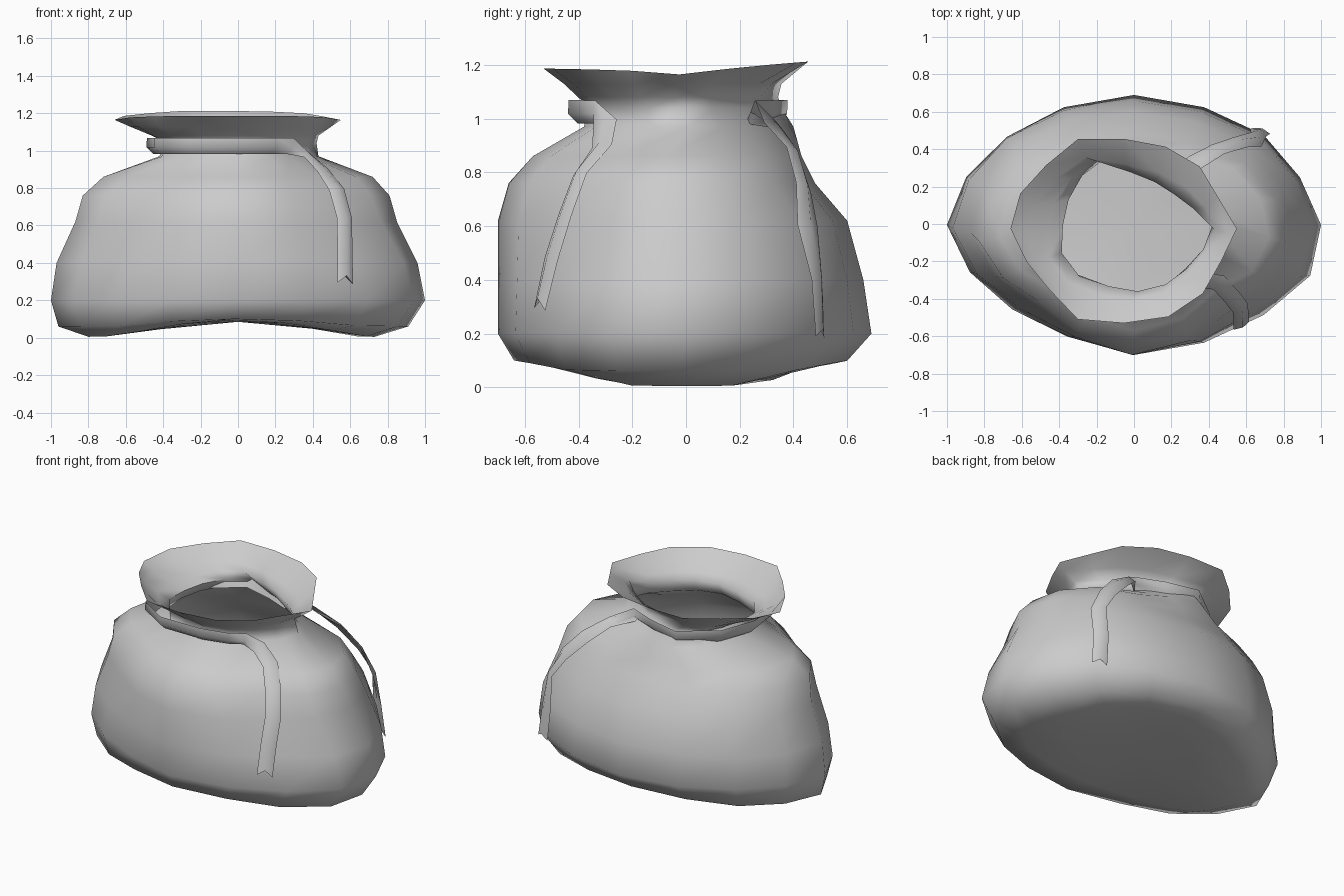
import bpy
import bmesh
import math
from mathutils import Vector
from mathutils.bvhtree import BVHTree

cube = bpy.data.objects.get("Cube")
if cube:
    bpy.data.objects.remove(cube, do_unlink=True)

grey = bpy.data.materials.new("plain_grey")
grey.use_nodes = True
grey.diffuse_color = (0.6, 0.6, 0.6, 1)
bsdf = next(n for n in grey.node_tree.nodes if n.type == "BSDF_PRINCIPLED")
bsdf.inputs["Base Color"].default_value = grey.diffuse_color


def finish(name, bm, angle):
    """Turn a bmesh into a smooth shaded object."""
    mesh = bpy.data.meshes.new(name)
    bm.to_mesh(mesh)
    obj = bpy.data.objects.new(name, mesh)
    bpy.context.collection.objects.link(obj)
    mesh.materials.append(grey)
    bpy.ops.object.select_all(action="DESELECT")
    obj.select_set(True)
    bpy.context.view_layer.objects.active = obj
    bpy.ops.object.shade_smooth_by_angle(angle=math.radians(angle))
    return obj


# Outline radii, counter-clockwise from +x
BELLY = [1, .96, .98, .98, 1, .98, .96, .97, 1, .95, .92, .93, 1, .98, .98, 1.02]
SHOULDER = [1, 1.02, 1.04, 1, 1, 1.04, 1.07, 1.02, 1, .91, .83, .92, 1, .94, .83, .95]
NECK = [1, .78, .67, .69, .79, 1.1, 1.05, 1, 1, 1.1, 1.1, 1, 1, .97, .93, .95]
RIM = [1, .9, .95, .96, .97, 1.05, .97, .99, 1, .93, .93, 1.06, 1.02, 1.03, .99, .93]
OUTLINES = [BELLY, SHOULDER, NECK, RIM, RIM]
SIDES = len(BELLY)

# Sack rings: height, x range, y range, position in the list of outlines
RINGS = [
    (0, -.42, .4, -.3, .3, 0),
    (.005, -.8, .73, -.5, .48, 0),
    (.06, -.96, .91, -.64, .6, 0),
    (.2, -1, 1, -.7, .69, 0),
    (.4, -.97, .96, -.7, .66, .3),
    (.62, -.87, .85, -.7, .6, .65),
    (.76, -.83, .81, -.66, .48, 1),
    (.86, -.72, .72, -.57, .43, 1),
    (.97, -.42, .43, -.38, .4, 1.7),
    (1.04, -.38, .42, -.36, .35, 2),
    (1.08, -.46, .43, -.4, .34, 2.2),
    (1.13, -.58, .5, -.45, .36, 2.6),
    (1.155, -.66, .55, -.52, .47, 3),
]


def lift(x, y, z):
    """Arch the underside and wave the rim."""
    if z < .1:
        return z + (1 - z / .1) * (max(0, .08 - .2 * x * x) + .05 * y * y)
    if z > 1.14:
        return z + .065 * math.sqrt(abs(y)) + .03 * y
    return z


# Sack: one open skin from the base up to the flared rim
bm = bmesh.new()
loops = []
for z, x0, x1, y0, y1, blend in RINGS:
    loop = []
    first = int(blend)
    mix = blend - first
    for i in range(SIDES):
        a = math.tau * i / SIDES
        r = OUTLINES[first][i] * (1 - mix) + OUTLINES[first + 1][i] * mix
        x = (x0 + x1) / 2 + (x1 - x0) / 2 * r * math.cos(a)
        y = (y0 + y1) / 2 + (y1 - y0) / 2 * r * math.sin(a)
        loop.append(bm.verts.new((x, y, lift(x, y, z))))
    loops.append(loop)
for low, high in zip(loops, loops[1:]):
    for i in range(SIDES):
        j = (i + 1) % SIDES
        bm.faces.new((low[i], low[j], high[j], high[i]))
base = bm.verts.new((0, 0, .085))
for i in range(SIDES):
    bm.faces.new((base, loops[0][(i + 1) % SIDES], loops[0][i]))
bm.normal_update()
skin = BVHTree.FromBMesh(bm)
finish("sack", bm, 80)
bm.free()


# Drawstring: a ridged ribbon round the neck with two hanging tails
def rest(point):
    """Lay a point just outside the sack and return it with its normal."""
    p = Vector(point)
    spot, normal, _, _ = skin.find_nearest(p)
    return spot + normal * max(.02, (p - spot).dot(normal)), normal


front_tail = [(.57, -.54, .29), (.57, -.5, .48), (.57, -.45, .64),
              (.52, -.38, .78), (.45, -.31, .89), (.37, -.3, .98)]
neck_loop = [(.28, -.33), (.2, -.38), (.03, -.42), (-.25, -.42), (-.43, -.31),
             (-.47, -.02), (-.39, .2), (-.18, .36), (.02, .31), (.19, .24)]
back_tail = [(.32, .33, .97), (.45, .4, .87), (.57, .44, .74),
             (.64, .47, .6), (.66, .48, .4), (.68, .49, .2)]
path = [rest(p) for p in front_tail]
for x, y in neck_loop:
    out = Vector((x, y, 0)).normalized()
    out.z = -.4
    path.append((Vector((x, y, 1.025)), out.normalized()))
path += [rest(p) for p in back_tail]

bm = bmesh.new()
rows = []
last = len(path) - 1
for i, (p, out) in enumerate(path):
    along = (path[min(i + 1, last)][0] - path[max(i - 1, 0)][0]).normalized()
    side = along.cross(out).normalized() * .047
    notch = along * (.04 if i == 0 else -.04 if i == last else 0)
    ridge = p + out * .02 + notch
    rows.append([bm.verts.new(v) for v in (p - side, ridge, p + side, p + notch)])
for a, b in zip(rows, rows[1:]):
    for i in range(4):
        j = (i + 1) % 4
        bm.faces.new((a[i], a[j], b[j], b[i]))
for row in (rows[0], rows[-1]):
    bm.faces.new(row)
bmesh.ops.recalc_face_normals(bm, faces=bm.faces)
finish("drawstring", bm, 60)
bm.free()
